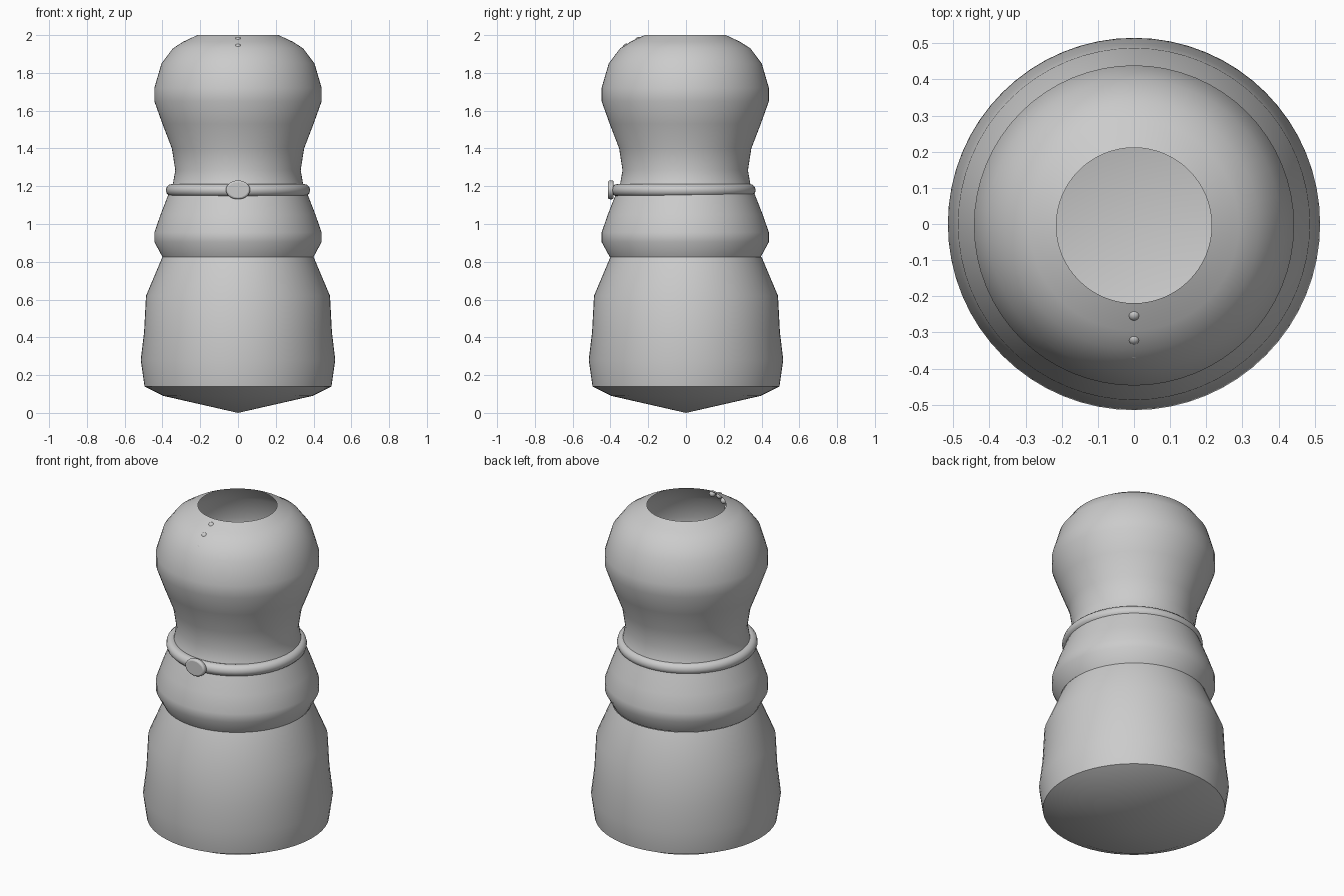
import bpy, bmesh, math
from mathutils import Vector

if "Cube" in bpy.data.objects:
    bpy.data.objects.remove(bpy.data.objects["Cube"])


def finish(obj, name, angle=50):
    obj.name = name
    bpy.ops.object.select_all(action='DESELECT')
    bpy.context.view_layer.objects.active = obj
    obj.select_set(True)
    bpy.ops.object.shade_smooth_by_angle(angle=math.radians(angle))
    return obj


def lathe(name, profile, y=0.0, n=64):
    # Spin an open (radius, height) profile around z into a thin shell
    bm = bmesh.new()
    verts = [bm.verts.new((r, 0, z)) for r, z in profile]
    edges = [bm.edges.new(p) for p in zip(verts, verts[1:])]
    bmesh.ops.spin(bm, geom=verts + edges, cent=(0, 0, 0), axis=(0, 0, 1),
                   angle=2 * math.pi, steps=n, use_merge=True)
    bmesh.ops.remove_doubles(bm, verts=bm.verts, dist=1e-4)
    bmesh.ops.recalc_face_normals(bm, faces=bm.faces)
    bm.faces.ensure_lookup_table()
    f = bm.faces[len(bm.faces) // 2]
    c = f.calc_center_median()
    ref = Vector((0, 0, 0.4 if c.z < 0.83 else 1.4))
    if f.normal.dot(c - ref) < 0:
        bmesh.ops.reverse_faces(bm, faces=bm.faces)
    mesh = bpy.data.meshes.new(name)
    bm.to_mesh(mesh)
    bm.free()
    obj = bpy.data.objects.new(name, mesh)
    obj.location.y = y
    bpy.context.collection.objects.link(obj)
    return finish(obj, name)


# Lower body with a shallow pointed underside
lathe("lower_body", [(0, 0), (.395, .09), (.495, .14), (.515, .28), (.497, .43),
                     (.487, .62), (.40, .826)])

# Waist bulge, neck and head, open at the top
lathe("upper_body", [(.40, .826), (.443, .905), (.443, .955), (.41, 1.05), (.375, 1.14),
                     (.345, 1.21), (.332, 1.285), (.35, 1.4), (.4, 1.53), (.443, 1.65),
                     (.443, 1.72), (.405, 1.85), (.345, 1.93), (.29, 1.965), (.215, 2.0)],
      y=-.004)

# Belt around the neck
bpy.ops.mesh.primitive_torus_add(location=(0, -.013, 1.179), major_radius=.349,
                                 minor_radius=.033, major_segments=64, minor_segments=12)
finish(bpy.context.object, "belt", 60)

# Oval buckle at the front
bpy.ops.mesh.primitive_cylinder_add(vertices=32, radius=1, depth=.03,
                                    location=(0, -.398, 1.181), rotation=(math.pi / 2, 0, 0))
buckle = bpy.context.object
buckle.scale = (.064, .05, 1)
bpy.ops.object.transform_apply(location=False, rotation=False, scale=True)
bevel = buckle.modifiers.new("rounded_rim", 'BEVEL')
bevel.width = .01
bevel.segments = 3
finish(buckle, "buckle", 40)

# Row of small studs down the front of the head
for i, (y, z) in enumerate([(-.25, 1.973), (-.316, 1.937), (-.358, 1.89), (-.395, 1.834)]):
    bpy.ops.mesh.primitive_uv_sphere_add(segments=16, ring_count=8, radius=.018, location=(0, y, z))
    finish(bpy.context.object, f"stud_{i + 1}")
